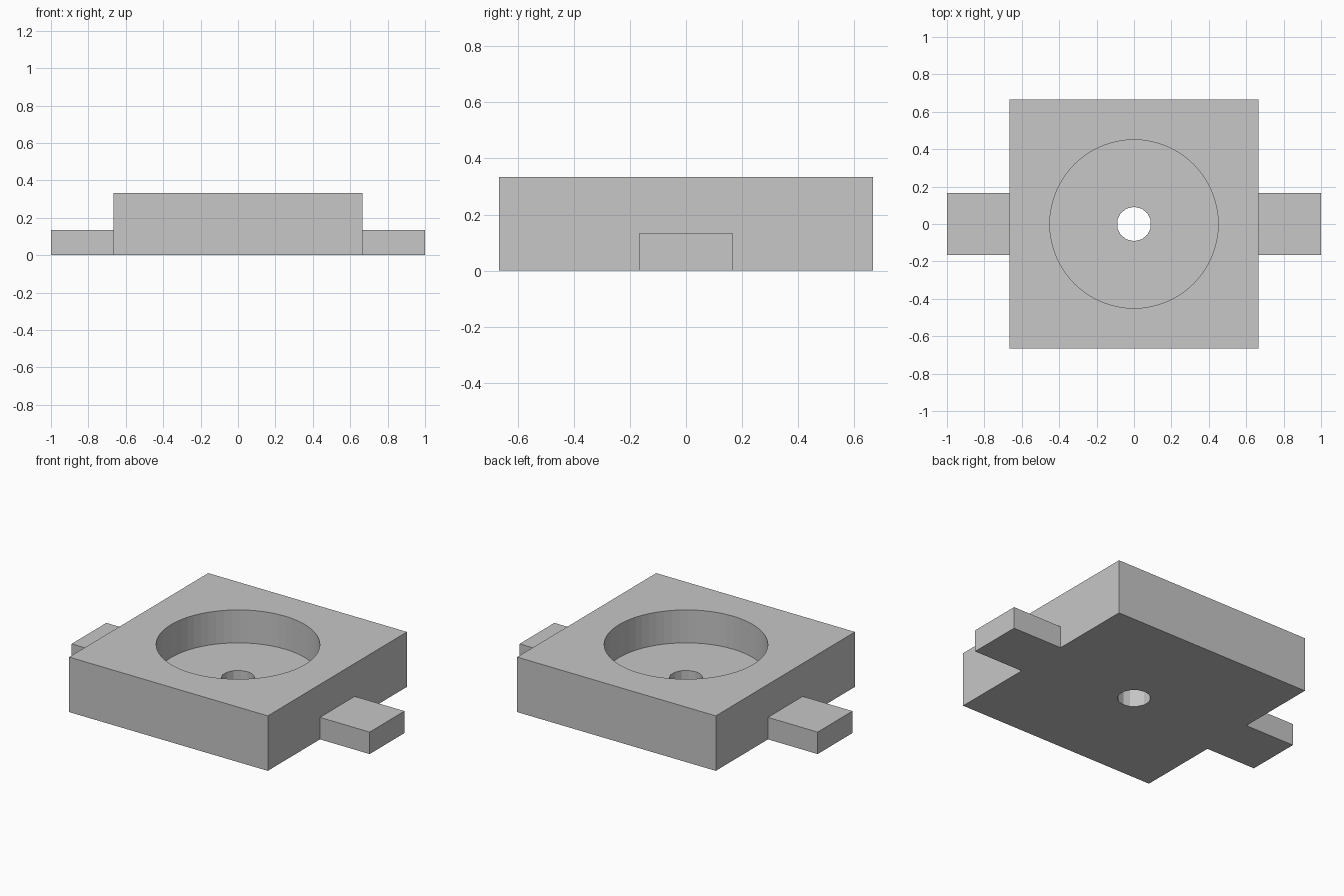
import bpy

if "Cube" in bpy.data.objects:
    bpy.data.objects.remove(bpy.data.objects["Cube"], do_unlink=True)

UNIT = 1 / 30  # one design step; the model is 60 steps long

grey = bpy.data.materials.new("plain_grey")
grey.use_nodes = True
colour = (0.57, 0.57, 0.57, 1)
grey.diffuse_color = colour
grey.node_tree.nodes["Principled BSDF"].inputs["Base Color"].default_value = colour


def box(name, size, x=0):
    """Box standing on the ground, sizes in design steps."""
    bpy.ops.mesh.primitive_cube_add(size=1, location=(x * UNIT, 0, size[2] * UNIT / 2))
    ob = bpy.context.object
    ob.name = name
    ob.scale = [s * UNIT for s in size]
    bpy.ops.object.transform_apply(location=True, rotation=False, scale=True)
    ob.data.materials.append(grey)
    return ob


def cylinder(name, radius, bottom, top, sides):
    """Upright centred cylinder used as a cutter."""
    bpy.ops.mesh.primitive_cylinder_add(
        vertices=sides, radius=radius * UNIT, depth=(top - bottom) * UNIT,
        location=(0, 0, (top + bottom) * UNIT / 2))
    ob = bpy.context.object
    ob.name = name
    ob.hide_render = True
    ob.data.materials.append(grey)
    return ob


def combine(target, other, operation):
    """Apply a boolean and discard the helper."""
    mod = target.modifiers.new(operation, "BOOLEAN")
    mod.object = other
    mod.operation = operation
    mod.solver = "EXACT"
    bpy.context.view_layer.objects.active = target
    bpy.ops.object.modifier_apply(modifier=mod.name)
    bpy.data.objects.remove(other, do_unlink=True)


# Square block with a tab across both sides
body = box("block_with_tabs", (40, 40, 10))
combine(body, box("tabs", (60, 10, 4)), "UNION")

# Round pocket, then the through hole in its floor
combine(body, cylinder("pocket_cutter", 13.5, 4, 14, 64), "DIFFERENCE")
combine(body, cylinder("hole_cutter", 2.75, -2, 8, 14), "DIFFERENCE")
